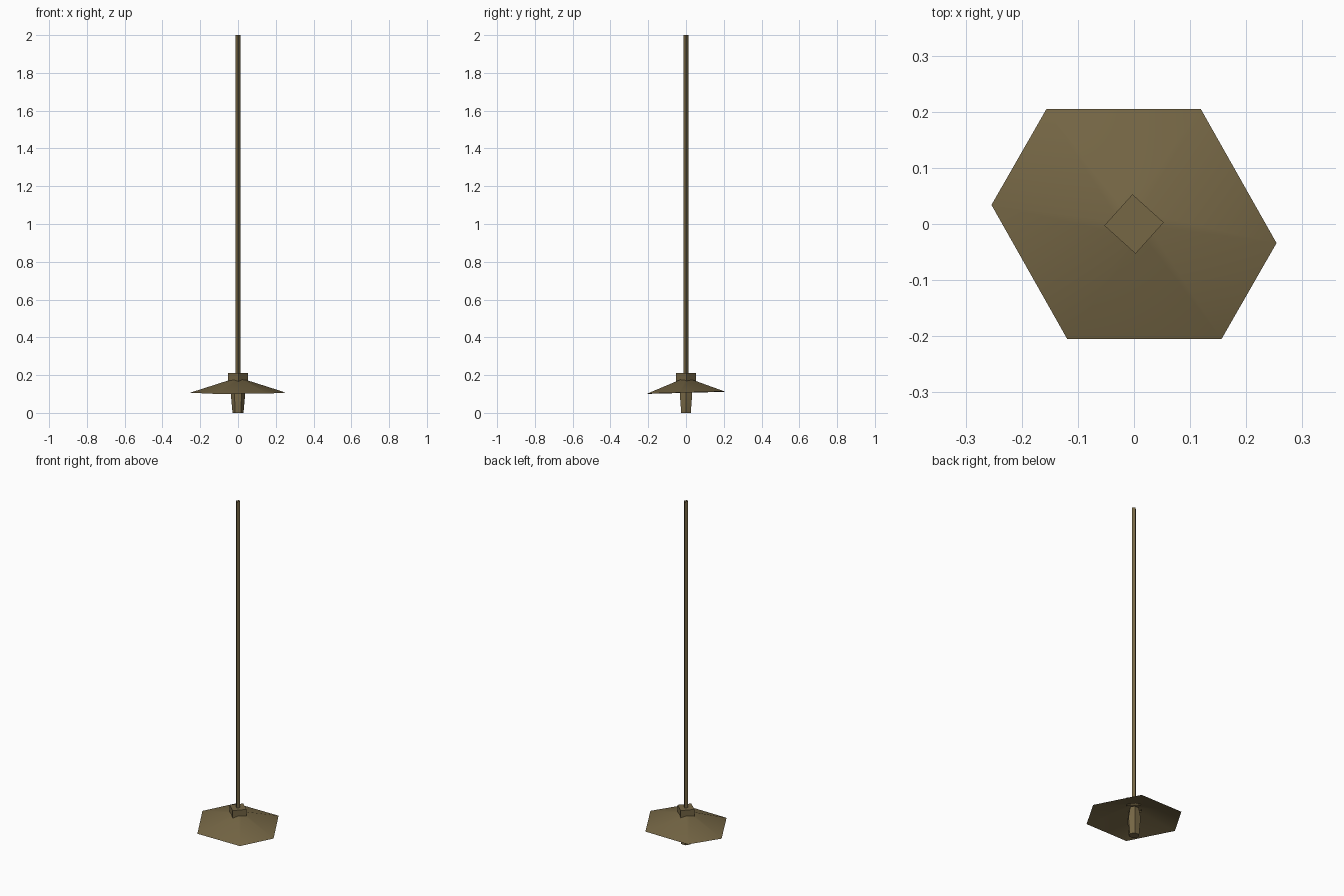
import bpy, bmesh, math

if "Cube" in bpy.data.objects:
    bpy.data.objects.remove(bpy.data.objects["Cube"])

bronze = bpy.data.materials.new("aged bronze")
bronze.diffuse_color = (0.18, 0.135, 0.06, 1)
bronze.use_nodes = True
bronze.node_tree.nodes["Principled BSDF"].inputs["Base Color"].default_value = bronze.diffuse_color


def ring(r, z, sides, turn=0.0):
    """Points of a regular polygon at height z."""
    return [(r * math.cos(turn + math.tau * i / sides),
             r * math.sin(turn + math.tau * i / sides), z) for i in range(sides)]


def loft(name, rings, bottom=False, top=False, smooth=30):
    """Bridge rings listed from low to high, optionally capping the ends."""
    bm = bmesh.new()
    loops = [[bm.verts.new(p) for p in pts] for pts in rings]
    n = len(loops[0])
    for a, b in zip(loops, loops[1:]):
        for i in range(n):
            j = (i + 1) % n
            bm.faces.new((a[i], a[j], b[j], b[i]))
    if bottom:
        bm.faces.new(loops[0][::-1])
    if top:
        bm.faces.new(loops[-1])
    mesh = bpy.data.meshes.new(name)
    bm.to_mesh(mesh)
    bm.free()
    mesh.materials.append(bronze)
    obj = bpy.data.objects.new(name, mesh)
    bpy.context.collection.objects.link(obj)
    bpy.context.view_layer.objects.active = obj
    obj.select_set(True)
    bpy.ops.object.shade_smooth_by_angle(angle=math.radians(smooth))
    obj.select_set(False)
    return obj


# hanging rod, an open four-sided tube
turn = math.radians(3)
loft("hanging_rod", [ring(0.013, 0.2, 4, turn), ring(0.013, 2.0, 4, turn)])

# square collar above the shade
loft("collar", [ring(0.053, 0.165, 4, turn), ring(0.053, 0.21, 4, turn)], top=True)

# shallow six-sided shade: stretched hexagon, rim slightly tilted
half = [(0.254, -0.034), (0.119, 0.205), (-0.156, 0.205)]
rim = half + [(-x, -y) for x, y in half]
outer = [(x, y, 0.107 + 0.028 * y + 0.005 * x) for x, y in rim]
inner = [(x * 0.1, y * 0.1, 0.18) for x, y in rim]
loft("shade", [outer, inner], top=True, smooth=40)

# tapered lamp below the shade
loft("lamp", [ring(0.029, 0.0, 6), ring(0.038, 0.1, 6), ring(0.026, 0.165, 6)],
     bottom=True)
